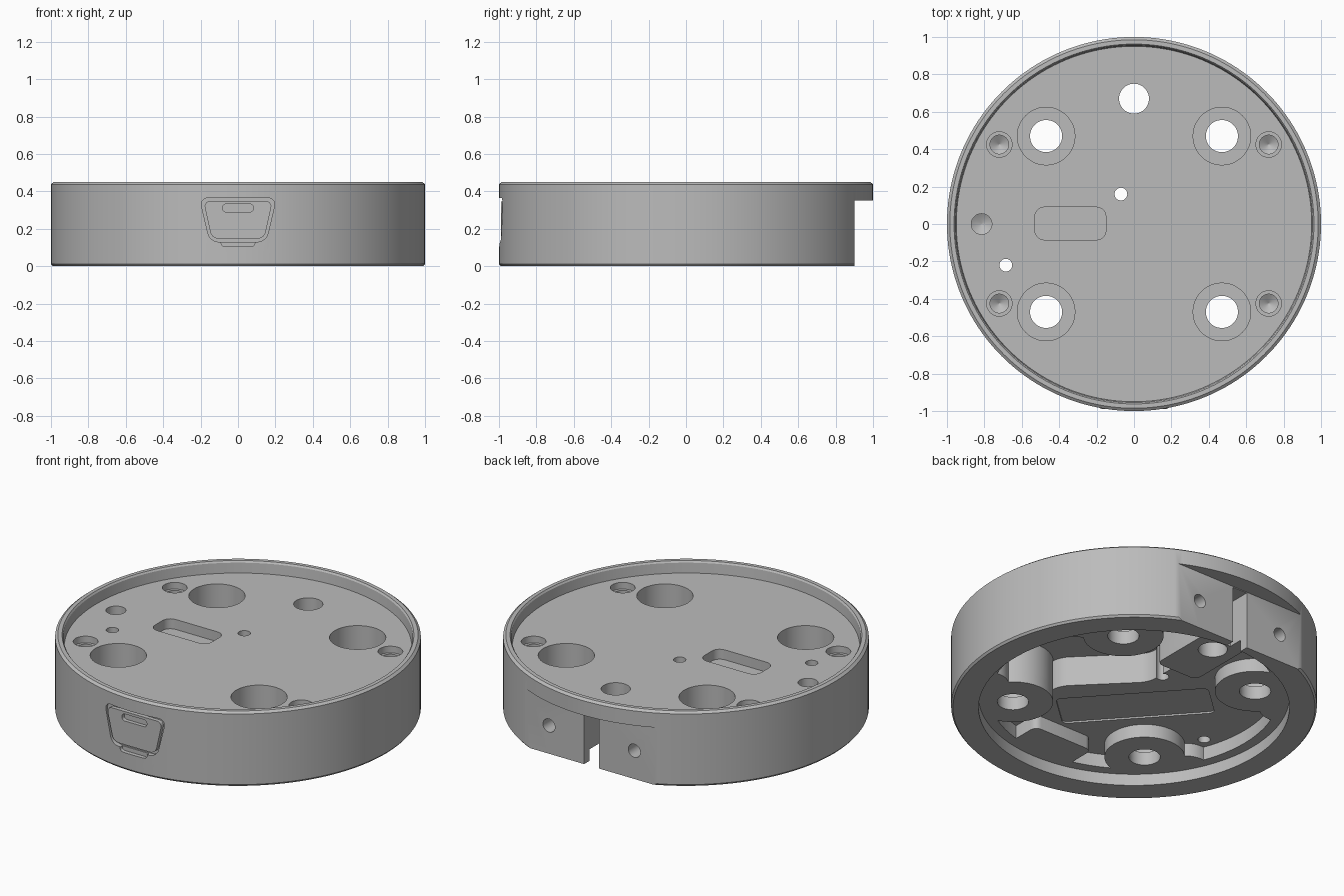
import bpy, bmesh, math
from mathutils import Vector, Matrix

cube = bpy.data.objects.get("Cube")
if cube:
    bpy.data.objects.remove(cube, do_unlink=True)

grey = bpy.data.materials.new("mid_grey")
grey.use_nodes = True
colour = (0.5, 0.5, 0.5, 1)
grey.diffuse_color = colour
grey.node_tree.nodes["Principled BSDF"].inputs["Base Color"].default_value = colour


def make(name, bm):
    bmesh.ops.recalc_face_normals(bm, faces=bm.faces)
    mesh = bpy.data.meshes.new(name)
    bm.to_mesh(mesh)
    bm.free()
    mesh.materials.append(grey)
    obj = bpy.data.objects.new(name, mesh)
    bpy.context.collection.objects.link(obj)
    return obj


def lathe(name, profile, x=0, y=0, steps=40, axis="z"):
    """Solid of revolution from (radius, height) points."""
    bm = bmesh.new()
    rings = []
    for r, h in profile:
        ring = []
        for i in range(steps):
            a = math.tau * i / steps
            c, s = r * math.cos(a), r * math.sin(a)
            ring.append(bm.verts.new((x + c, y + s, h) if axis == "z" else (x + c, h, y + s)))
        rings.append(ring)
    for low, high in zip(rings, rings[1:]):
        for i in range(steps):
            j = (i + 1) % steps
            bm.faces.new((low[i], low[j], high[j], high[i]))
    bm.faces.new(rings[0])
    bm.faces.new(rings[-1])
    return make(name, bm)


def rod(name, x, y, r, low, high, axis="z", steps=40):
    return lathe(name, [(r, low), (r, high)], x, y, steps, axis)


def prism(name, points, low, high, axis="z", rounding=0):
    """Extruded outline with optionally rounded corners."""
    bm = bmesh.new()
    place = (lambda p, h: (p[0], p[1], h)) if axis == "z" else (lambda p, h: (p[0], h, p[1]))
    a = [bm.verts.new(place(p, low)) for p in points]
    b = [bm.verts.new(place(p, high)) for p in points]
    bm.faces.new(a)
    bm.faces.new(b)
    n = len(points)
    for i in range(n):
        j = (i + 1) % n
        bm.faces.new((a[i], a[j], b[j], b[i]))
    if rounding:
        edges = [bm.edges.get((p, q)) for p, q in zip(a, b)]
        bmesh.ops.bevel(bm, geom=edges, offset=rounding, segments=5, profile=0.5, affect="EDGES")
    return make(name, bm)


def rect(x0, x1, y0, y1):
    return [(x0, y0), (x1, y0), (x1, y1), (x0, y1)]


def boolean(target, tool, operation="DIFFERENCE"):
    bpy.context.view_layer.objects.active = target
    mod = target.modifiers.new("cut", "BOOLEAN")
    mod.object, mod.operation, mod.solver = tool, operation, "EXACT"
    bpy.ops.object.modifier_apply(modifier=mod.name)
    bpy.data.objects.remove(tool, do_unlink=True)


# Housing: shallow tray on top, round plate seat underneath
housing = lathe("housing", [(0.85, 0.07), (0.85, 0), (0.99, 0), (1, 0.012), (1, 0.438),
                            (0.985, 0.45), (0.962, 0.45), (0.955, 0.44), (0.95, 0.38)], steps=160)

corners = [(sx * 0.47, sy * 0.47) for sx in (-1, 1) for sy in (-1, 1)]
screws = [(sx * 0.72, sy * 0.425) for sx in (-1, 1) for sy in (-1, 1)]


def keep_bosses(pocket):
    """Leave pillars, screw bosses and the port block standing in a pocket."""
    for x, y in corners:
        boolean(pocket, rod("pillar", x, y, 0.22, -0.5, 0.6))
    for x, y in screws:
        boolean(pocket, rod("boss", x, y, 0.14, -0.5, 0.6))
    boolean(pocket, prism("cable_block", rect(-0.14, 0.14, 0.36, 0.95), -0.5, 0.6, rounding=0.04))
    boolean(pocket, prism("port_block", rect(-0.2, 0.2, -0.95, -0.6), -0.5, 0.6, rounding=0.04))
    return pocket


# Underside pockets: a shallow floor and a deeper trench
boolean(housing, keep_bosses(rod("pocket", 0, 0, 0.79, -0.05, 0.15, steps=96)))
trench = rod("trench", 0, 0, 0.78, -0.04, 0.33, steps=96)
outline = [(-0.05, 0.07), (0.3, -0.28), (0.3, -0.55), (0.95, -0.55), (0.95, 0.95), (-0.05, 0.95)]
boolean(trench, prism("trench_outline", outline, -0.3, 0.5, rounding=0.05), "INTERSECT")
boolean(housing, keep_bosses(trench))

# Diagonal label recess under the floor
turn = Matrix.Rotation(math.radians(-48), 2)
label = [turn @ Vector(p) + Vector((-0.16, -0.18)) for p in rect(-0.42, 0.42, -0.135, 0.135)]
boolean(housing, prism("label_cut", label, 0.1, 0.16, rounding=0.03))

# Flat mounting face at the back, with a cable slot and two screw holes
boolean(housing, prism("flat_cut", rect(-0.7, 0.7, 0.9, 1.2), -0.1, 0.35))
boolean(housing, prism("cable_slot", rect(-0.05, 0.05, 0.76, 1.1), -0.1, 0.345))
for x in (-0.285, 0.285):
    drill = lathe("side_drill", [(0.002, 0.72), (0.04, 0.75), (0.04, 1.0)], x, 0.17, 32, "y")
    boolean(housing, drill)

# Counterbored corner holes
for x, y in corners:
    profile = [(0.086, -0.1), (0.086, 0.15), (0.154, 0.15), (0.154, 0.6)]
    boolean(housing, lathe("counterbore", profile, x, y, 48))

# Blind screw holes with stepped mouths and drilled tips
for x, y in screws:
    profile = [(0.002, 0.16), (0.05, 0.19), (0.05, 0.34), (0.068, 0.34), (0.068, 0.6)]
    boolean(housing, lathe("screw_hole", profile, x, y))
boolean(housing, lathe("locating_hole", [(0.002, 0.22), (0.055, 0.25), (0.055, 0.6)], -0.815, 0))

# Plain through holes
for x, y, r in [(0, 0.67, 0.08), (-0.07, 0.16, 0.034), (-0.685, -0.22, 0.034)]:
    boolean(housing, rod("through_hole", x, y, r, -0.1, 0.6))

# Rounded slot in the tray floor
boolean(housing, prism("floor_slot", rect(-0.53, -0.15, -0.085, 0.09), 0.32, 0.6, rounding=0.05))

# Port recess at the front, with a small finger lip under it
frame = [(-0.15, 0.13), (0.15, 0.13), (0.205, 0.365), (-0.205, 0.365)]
boolean(housing, prism("port_cut", frame, -1.2, -0.965, "y", 0.045))
boolean(housing, prism("lip_cut", rect(-0.09, 0.09, 0.105, 0.2), -1.2, -0.975, "y", 0.02))

# Port cover with a narrow slot
panel = [(-0.14, 0.147), (0.14, 0.147), (0.185, 0.347), (-0.185, 0.347)]
cover = prism("port_cover", panel, -0.988, -0.95, "y", 0.035)
boolean(cover, prism("cover_slot", rect(-0.083, 0.083, 0.29, 0.332), -1.2, -0.965, "y", 0.018))

for obj in (housing, cover):
    bpy.ops.object.select_all(action="DESELECT")
    obj.select_set(True)
    bpy.context.view_layer.objects.active = obj
    bpy.ops.object.shade_smooth_by_angle(angle=math.radians(30))
